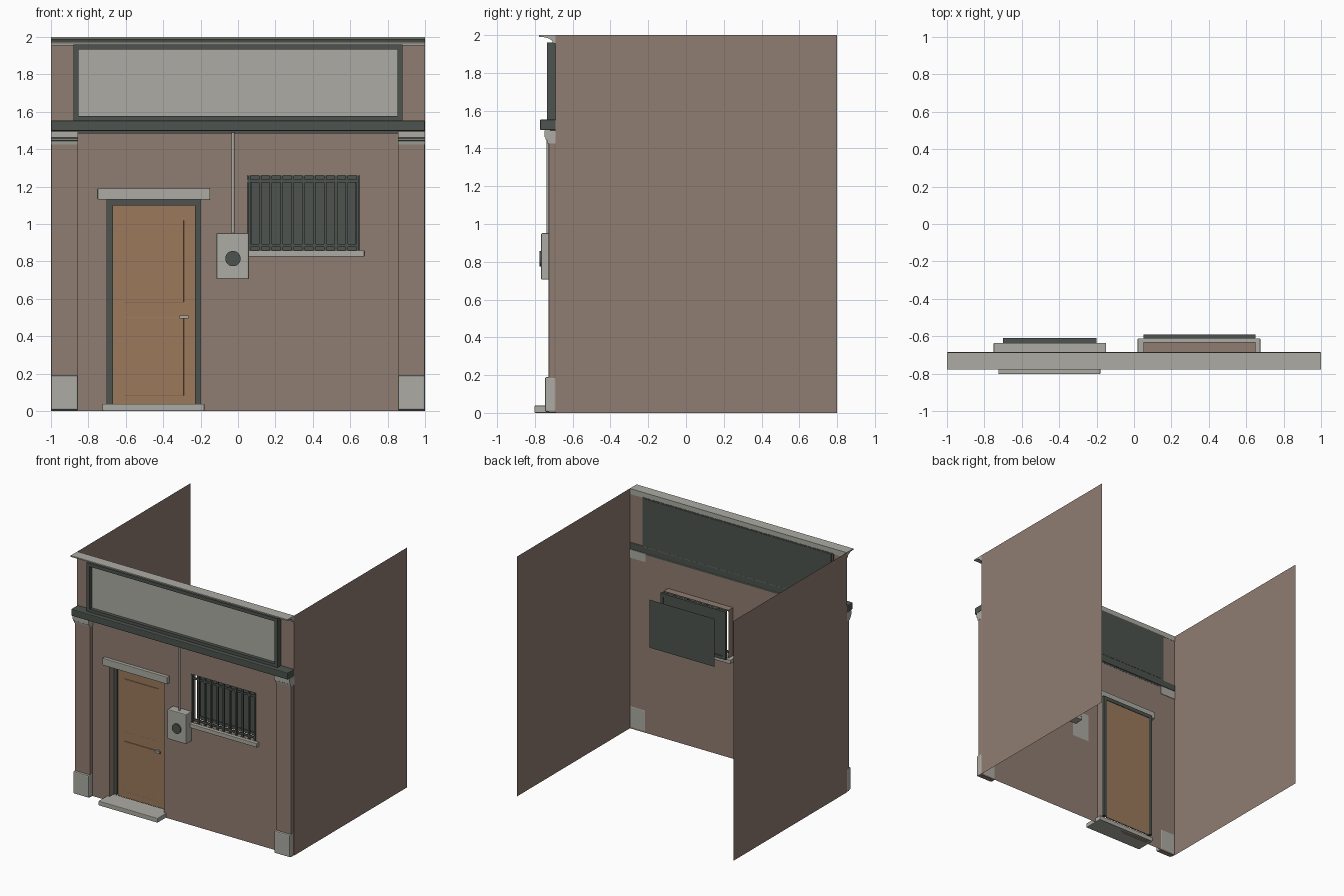
import bpy, bmesh, math
from mathutils import Matrix, Vector

if "Cube" in bpy.data.objects:
    bpy.data.objects.remove(bpy.data.objects["Cube"])


def material(name, rgb):
    lin = [(c / 255 / 12.92) if c < 11 else ((c / 255 + 0.055) / 1.055) ** 2.4 for c in rgb]
    m = bpy.data.materials.new(name)
    m.diffuse_color = (*lin, 1)
    m.use_nodes = True
    m.node_tree.nodes["Principled BSDF"].inputs["Base Color"].default_value = m.diffuse_color
    return m


BROWN = material("brown render", (143, 125, 113))
STONE = material("pale stone", (172, 171, 163))
DARK = material("dark green grey", (77, 83, 78))
WOOD = material("door wood", (155, 120, 91))

WALL = -0.69  # front wall plane


def finish(bm, name, mat):
    me = bpy.data.meshes.new(name)
    bm.to_mesh(me)
    bm.free()
    me.materials.append(mat)
    ob = bpy.data.objects.new(name, me)
    bpy.context.collection.objects.link(ob)
    return ob


def add_box(bm, x, y, z):
    size = Vector((x[1] - x[0], y[1] - y[0], z[1] - z[0]))
    mid = Vector((sum(x) / 2, sum(y) / 2, sum(z) / 2))
    bmesh.ops.create_cube(bm, size=1, matrix=Matrix.Translation(mid) @ Matrix.Diagonal((*size, 1)))


def boxes(name, mat, parts, bevel=0):
    bm = bmesh.new()
    for p in parts:
        add_box(bm, *p)
    if bevel:
        bmesh.ops.bevel(bm, geom=bm.edges[:], offset=bevel, segments=2, profile=0.5, affect='EDGES')
    return finish(bm, name, mat)


def sheet(name, mat, quads):
    bm = bmesh.new()
    for q in quads:
        bm.faces.new([bm.verts.new(v) for v in q])
    bmesh.ops.remove_doubles(bm, verts=bm.verts[:], dist=1e-5)
    return finish(bm, name, mat)


def moulding(name, mat, profile, x0, x1):
    """Extrude a closed (y, z) profile along x."""
    bm = bmesh.new()
    f = bm.faces.new([bm.verts.new((x0, y, z)) for y, z in profile])
    ext = bmesh.ops.extrude_face_region(bm, geom=[f])
    bmesh.ops.translate(bm, vec=(x1 - x0, 0, 0),
                        verts=[g for g in ext["geom"] if isinstance(g, bmesh.types.BMVert)])
    bmesh.ops.recalc_face_normals(bm, faces=bm.faces[:])
    return finish(bm, name, mat)


def border(x, y, z, w, bottom=True):
    """Boxes of a rectangular frame of width w."""
    parts = [((x[0], x[0] + w), y, z), ((x[1] - w, x[1]), y, z),
             ((x[0] + w, x[1] - w), y, (z[1] - w, z[1]))]
    if bottom:
        parts.append(((x[0] + w, x[1] - w), y, (z[0], z[0] + w)))
    return parts


def reveal(x, z, y1):
    """Four sides of an opening running back from the wall."""
    c = [(x[0], z[0]), (x[1], z[0]), (x[1], z[1]), (x[0], z[1])]
    return [[(a[0], WALL, a[1]), (b[0], WALL, b[1]), (b[0], y1, b[1]), (a[0], y1, a[1])]
            for a, b in zip(c, c[1:] + c[:1])]


# Front wall with door, window and sign openings
DOOR = ((-0.70, -0.20), (0.0, 1.13))
WINDOW = ((0.05, 0.65), (0.86, 1.26))
SIGN = ((-0.88, 0.88), (1.55, 1.96))
xs = sorted({-1, 1, *DOOR[0], *WINDOW[0], *SIGN[0]})
zs = sorted({0, 2, *DOOR[1], *WINDOW[1], *SIGN[1]})
quads = []
for a, b in zip(xs, xs[1:]):
    for c, d in zip(zs, zs[1:]):
        mx, mz = (a + b) / 2, (c + d) / 2
        if not any(o[0][0] < mx < o[0][1] and o[1][0] < mz < o[1][1] for o in (DOOR, WINDOW, SIGN)):
            quads.append([(a, WALL, c), (b, WALL, c), (b, WALL, d), (a, WALL, d)])
sheet("front_wall", BROWN, quads + reveal(*DOOR, -0.635) + reveal(*WINDOW, -0.63))

# Side walls
for s, side in ((-1, "left"), (1, "right")):
    sheet(side + "_wall", BROWN, [[(s, WALL, 0), (s, 0.80, 0), (s, 0.80, 2), (s, WALL, 2)]])

# Pilasters with base blocks and moulded capitals
cap = [(-0.686, 1.495), (-0.75, 1.495), (-0.75, 1.462), (-0.743, 1.458), (-0.743, 1.448),
       (-0.737, 1.444), (-0.733, 1.425), (-0.686, 1.425)]
for s, side in ((-1, "left"), (1, "right")):
    def span(a, b):
        return tuple(sorted((s * a, s * b)))
    boxes(side + "_pilaster", BROWN, [(span(0.857, 0.999), (-0.727, -0.6905), (0.0, 1.44))], 0.005)
    boxes(side + "_pilaster_base", STONE, [(span(0.855, 1.0), (-0.746, -0.689), (0.005, 0.19))], 0.008)
    moulding(side + "_capital", STONE, cap, *span(0.855, 1.0))

# Cornices
boxes("sign_cornice", DARK, [((-1, 1), (-0.773, -0.684), (1.497, 1.553))], 0.006)
boxes("cornice_underside_strip", DARK, [((-0.855, 0.855), (-0.72, -0.689), (1.483, 1.497))])
cove = [(-0.705 - 0.065 * (1 - math.cos(t)), 1.96 + 0.03 * math.sin(t))
        for t in [i * math.pi / 12 for i in range(7)]]
top = moulding("top_cornice", STONE, [(-0.688, 2.0), (-0.688, 1.955), (-0.705, 1.955)] + cove
               + [(-0.777, 1.99), (-0.777, 2.0)], -1, 1)

# Sign board
boxes("sign_frame", DARK, border(SIGN[0], (-0.737, -0.686), SIGN[1], 0.028)
      + [((-0.86, 0.86), (-0.70, -0.684), (1.56, 1.95))])
boxes("sign_panel", STONE, [((-0.852, 0.852), (-0.708, -0.70), (1.578, 1.932))])

# Door: lintel, step, frame, leaf with two panels, handle
boxes("door_lintel", STONE, [((-0.75, -0.15), (-0.718, -0.635), (1.131, 1.19))], 0.003)
boxes("door_step", STONE, [((-0.725, -0.18), (-0.803, -0.635), (0.0, 0.038))], 0.005)
boxes("door_frame", DARK, border((-0.70, -0.20), (-0.637, -0.61), (0.038, 1.13), 0.031, False))
boxes("door_leaf", WOOD, [((-0.67, -0.23), (-0.624, -0.614), (0.03, 1.10))])
boxes("door_panels", WOOD, [((-0.61, -0.29), (-0.629, -0.622), z) for z in ((0.08, 0.50), (0.58, 1.02))], 0.002)
boxes("door_handle", STONE, [((-0.312, -0.264), (-0.655, -0.643), (0.495, 0.512)),
                             ((-0.30, -0.286), (-0.645, -0.624), (0.496, 0.511))])

# Window: sill, set-back frame with pane, inner blind
boxes("window_sill", STONE, [((0.02, 0.675), (-0.718, -0.612), (0.825, 0.858))], 0.003)
boxes("window_frame", DARK, border((0.05, 0.65), (-0.613, -0.59), (0.86, 1.26), 0.025)
      + [((0.06, 0.64), (-0.604, -0.598), (0.87, 1.25))])
sheet("window_blind", DARK, [[(0.05, -0.445, 0.86), (0.65, -0.445, 0.86),
                              (0.65, -0.445, 1.26), (0.05, -0.445, 1.26)]])

# Window grille
bars = [((x - 0.007, x + 0.007), (-0.692, -0.678), (0.86, 1.258))
        for x in [0.06 + i * 0.058 for i in range(11)]]
rails = [((0.052, 0.648), (-0.689, -0.681), (z - 0.008, z + 0.008)) for z in (0.885, 1.23)]
boxes("window_grille", DARK, bars + rails)

# Meter box with dial and conduit
boxes("meter_box", STONE, [((-0.115, 0.058), (-0.767, WALL), (0.705, 0.952))], 0.006)


def cylinder(name, mat, r, depth, matrix, sides):
    bm = bmesh.new()
    bmesh.ops.create_cone(bm, cap_ends=True, segments=sides, radius1=r, radius2=r, depth=depth, matrix=matrix)
    return finish(bm, name, mat)


dial = cylinder("meter_dial", DARK, 0.041, 0.014,
                Matrix.Translation((-0.027, -0.769, 0.815)) @ Matrix.Rotation(math.pi / 2, 4, 'X'), 24)
pipe = cylinder("conduit", STONE, 0.008, 0.55, Matrix.Translation((-0.027, -0.73, 1.215)), 12)

# Smooth the rounded parts
for ob in (dial, pipe, top):
    bpy.ops.object.select_all(action='DESELECT')
    ob.select_set(True)
    bpy.context.view_layer.objects.active = ob
    bpy.ops.object.shade_smooth_by_angle(angle=math.radians(35))
